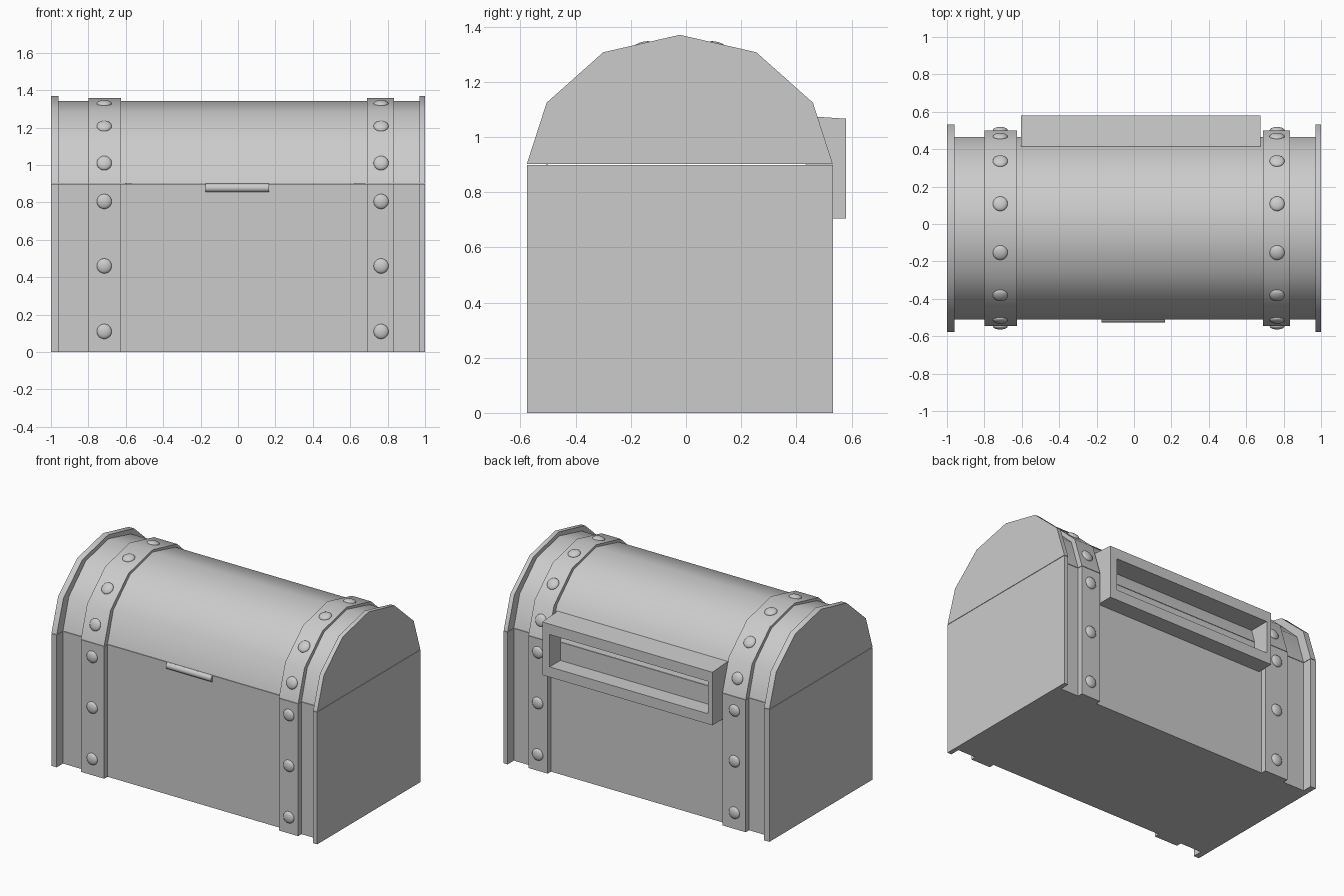
import bpy, bmesh, math
from mathutils import Vector

if "Cube" in bpy.data.objects:
    bpy.data.objects.remove(bpy.data.objects["Cube"])

CY = -0.0225   # centre of the chest cross-section
SEAM = 0.902   # height of the lid joint


def finish(name, bm, angle=35):
    bmesh.ops.recalc_face_normals(bm, faces=bm.faces)
    mesh = bpy.data.meshes.new(name)
    bm.to_mesh(mesh)
    bm.free()
    obj = bpy.data.objects.new(name, mesh)
    bpy.context.collection.objects.link(obj)
    bpy.ops.object.select_all(action='DESELECT')
    obj.select_set(True)
    bpy.context.view_layer.objects.active = obj
    bpy.ops.object.shade_smooth_by_angle(angle=math.radians(angle))
    return obj


def prism(name, profile, x0, x1):
    """Extrude a (y, z) profile along x."""
    bm = bmesh.new()
    face = bm.faces.new([bm.verts.new((x0, y, z)) for y, z in profile])
    ext = bmesh.ops.extrude_face_region(bm, geom=[face])
    moved = [v for v in ext['geom'] if isinstance(v, bmesh.types.BMVert)]
    bmesh.ops.translate(bm, verts=moved, vec=(x1 - x0, 0, 0))
    return finish(name, bm)


def arch(half, top):
    """Six-sided arch of the lid, front to back."""
    h = top - SEAM
    steps = [(-1, 0), (-0.87, 0.475), (-0.5, 0.865), (0, 1),
             (0.5, 0.865), (0.87, 0.475), (1, 0)]
    return [(CY + half * a, SEAM + h * b) for a, b in steps]


def section(part, half, top, x0, x1):
    lo, hi = CY - half, CY + half
    prism(part + "_base", [(lo, 0), (hi, 0), (hi, SEAM - 0.003), (lo, SEAM - 0.003)], x0, x1)
    prism(part + "_lid", arch(half, top), x0, x1)


def rivet(name, x, y, z, normal):
    bm = bmesh.new()
    bmesh.ops.create_uvsphere(bm, u_segments=20, v_segments=12, radius=0.04)
    bmesh.ops.scale(bm, vec=(1, 1, 0.45), verts=bm.verts)
    obj = finish(name, bm, 60)
    obj.rotation_mode = 'QUATERNION'
    obj.rotation_quaternion = Vector((0, 0, 1)).rotation_difference(Vector(normal))
    obj.location = (x, y, z)


# Chest body and lid
section("chest", 0.4875, 1.342, -0.97, 0.98)

# End panels
section("left_end", 0.5545, 1.37, -1.0, -0.96)
section("right_end", 0.5545, 1.37, 0.97, 1.0)

# Straps with rivets
HALF, TOP = 0.5235, 1.358
for side, x0, x1, rx in (("left", -0.80, -0.625, -0.715), ("right", 0.69, 0.835, 0.765)):
    section(side + "_strap", HALF, TOP, x0, x1)
    for z in (0.11, 0.46, 0.805):
        for s in (-1, 1):
            rivet(side + "_base_rivet", rx, CY + s * HALF, z, (0, s, 0))
    pts = arch(HALF, TOP)
    for (ya, za), (yb, zb) in zip(pts, pts[1:]):
        rivet(side + "_lid_rivet", rx, (ya + yb) / 2, (za + zb) / 2, (0, za - zb, yb - ya))

# Front latch bar
r = 0.023
bar = [(-0.504 + r * math.cos(i * math.tau / 16), 0.877 + r * math.sin(i * math.tau / 16))
       for i in range(16)]
prism("latch_bar", bar, -0.175, 0.165)

# Hollow frame on the back, open to the chest wall
bm = bmesh.new()


def ring(x0, x1, bottom, top):
    (yb, zb), (yt, zt) = bottom, top
    return [bm.verts.new(c) for c in
            ((x0, yb, zb), (x1, yb, zb), (x1, yt, zt), (x0, yt, zt))]


loops = [ring(-0.605, 0.675, (0.455, 0.705), (0.415, 1.077)),
         ring(-0.605, 0.675, (0.58, 0.705), (0.58, 1.066)),
         ring(-0.57, 0.62, (0.58, 0.775), (0.58, 0.995)),
         ring(-0.57, 0.62, (0.455, 0.775), (0.425, 0.995))]
for a, b in zip(loops, loops[1:] + loops[:1]):
    for i in range(4):
        j = (i + 1) % 4
        bm.faces.new((a[i], a[j], b[j], b[i]))
finish("back_frame", bm, 20)
